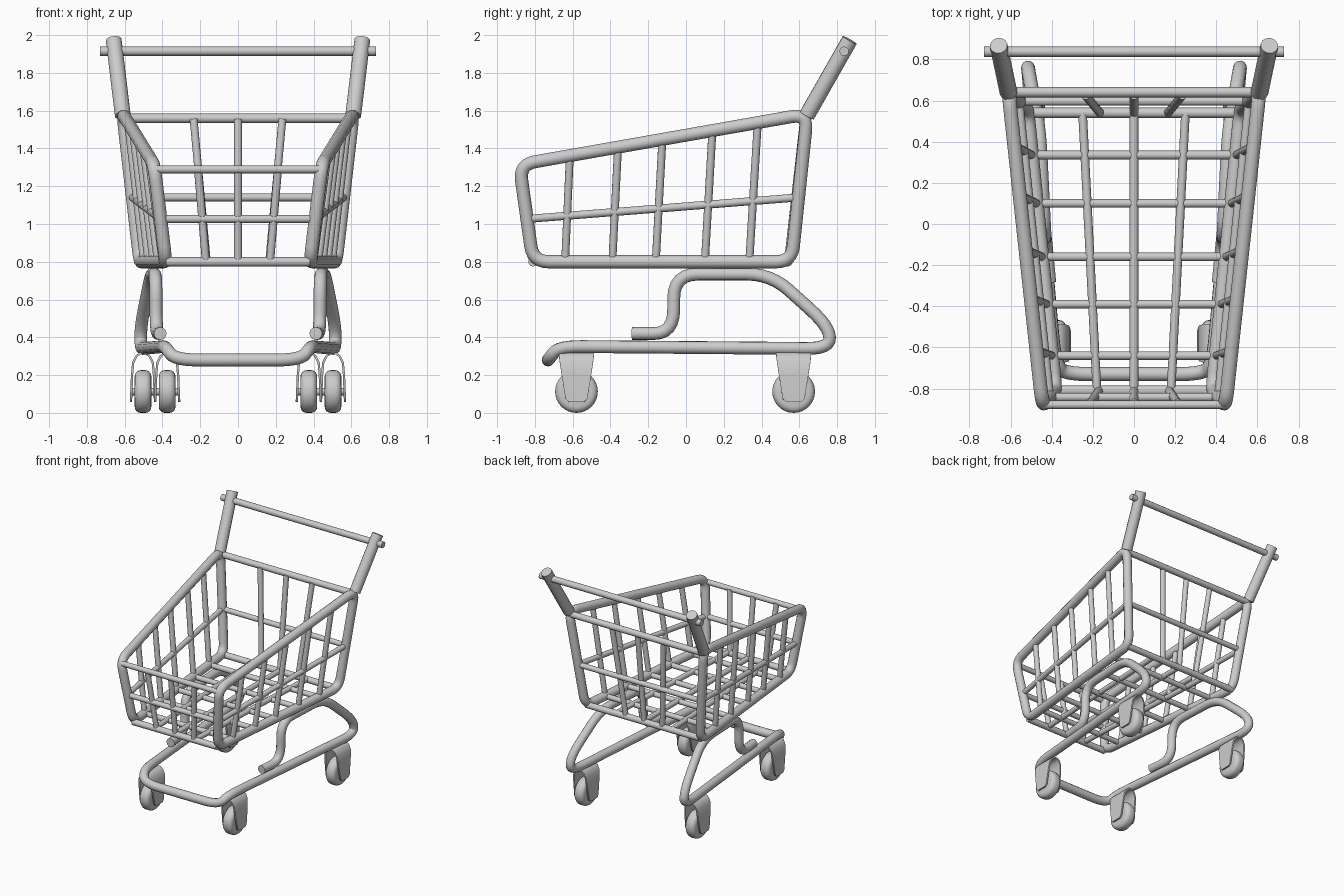
import bpy, bmesh, math
from mathutils import Vector

cube = bpy.data.objects.get("Cube")
if cube:
    bpy.data.objects.remove(cube, do_unlink=True)

GREY = (0.6, 0.6, 0.6, 1)
metal = bpy.data.materials.new("light_grey_metal")
metal.use_nodes = True
metal.diffuse_color = GREY
metal.node_tree.nodes["Principled BSDF"].inputs["Base Color"].default_value = GREY


def finish(obj):
    obj.data.materials.clear()
    obj.data.materials.append(metal)
    bpy.ops.object.select_all(action='DESELECT')
    obj.select_set(True)
    bpy.context.view_layer.objects.active = obj
    bpy.ops.object.shade_smooth_by_angle(angle=math.radians(40))
    return obj


def rounded(points, fillet, cyclic):
    """Replace the corners of a path by short arcs."""
    pts = [Vector(p) for p in points]
    out, n = [], len(pts)
    for i, p in enumerate(pts):
        if not cyclic and i in (0, n - 1):
            out.append(p)
            continue
        a, b = pts[i - 1] - p, pts[(i + 1) % n] - p
        p0 = p + a.normalized() * min(fillet, a.length * 0.48)
        p1 = p + b.normalized() * min(fillet, b.length * 0.48)
        for k in range(7):
            t = k / 6
            out.append(p0 * (1 - t) ** 2 + p * 2 * t * (1 - t) + p1 * t * t)
    return out


def tube(name, points, radius, fillet=0.09, cyclic=False):
    """Round tube along a path with filleted corners."""
    path = rounded(points, fillet, cyclic)
    curve = bpy.data.curves.new(name, 'CURVE')
    curve.dimensions = '3D'
    curve.bevel_depth = radius
    curve.bevel_resolution = 4
    curve.use_fill_caps = True
    spline = curve.splines.new('POLY')
    spline.points.add(len(path) - 1)
    for sp, p in zip(spline.points, path):
        sp.co = (*p, 1)
    spline.use_cyclic_u = cyclic
    obj = bpy.data.objects.new(name, curve)
    bpy.context.collection.objects.link(obj)
    bpy.ops.object.select_all(action='DESELECT')
    obj.select_set(True)
    bpy.context.view_layer.objects.active = obj
    bpy.ops.object.convert(target='MESH')
    return finish(bpy.context.view_layer.objects.active)


def mix(a, b, t):
    return Vector(a).lerp(Vector(b), t)


# Corners of the left basket side
FT, BT = Vector((0.445, -0.882, 1.315)), Vector((0.61, 0.643, 1.583))
FB, BB = Vector((0.382, -0.81, 0.80)), Vector((0.52, 0.56, 0.80))
ROD = 0.021


def flip(points, s):
    return [(p[0] * s, p[1], p[2]) for p in points]


def across(name, p, radius=ROD):
    """Bar running from the right side to the left side through p."""
    tube(name, [(-p[0], p[1], p[2]), tuple(p)], radius)


def at_y(a, b, y):
    return mix(a, b, (y - a.y) / (b.y - a.y))


mid_front, mid_back = mix(FB, FT, 0.44), mix(BB, BT, 0.435)
bar_feet = (-0.64, -0.39, -0.16, 0.10, 0.335)

for s, side in ((1, "left"), (-1, "right")):
    # Basket side frame, handle post and rods
    tube(side + "_basket_frame", flip([FT, BT, BB, FB], s), 0.035, 0.085, True)
    tube(side + "_handle_post", flip([(0.61, 0.64, 1.575), (0.658, 0.867, 1.974)], s), 0.043)
    tube(side + "_middle_rail", flip([mid_front, mid_back], s), ROD)
    for i, y in enumerate(bar_feet):
        foot = at_y(FB, BB, y)
        top = at_y(FT, BT, y + 0.025 + 0.005 * i)
        tube(f"{side}_side_bar_{i + 1}", flip([foot, top], s), ROD)
    # Chassis rail bending up into the basket support
    tube(side + "_chassis", flip([
        (0, -0.73, 0.28), (0.335, -0.73, 0.28), (0.385, -0.675, 0.352),
        (0.515, 0.765, 0.34), (0.515, 0.755, 0.46), (0.46, 0.45, 0.735),
        (0.435, -0.065, 0.735), (0.433, -0.065, 0.42), (0.412, -0.285, 0.42)],
        s), 0.034, 0.13)

# Basket cross bars
across("back_top_bar", mix(BB, BT, 0.97), 0.025)
across("back_middle_bar", mid_back)
across("back_bottom_bar", BB + Vector((0, -0.02, 0)), 0.025)
across("front_top_bar", mix(FB, FT, 0.95))
across("front_middle_bar", mid_front)
across("front_bottom_bar", FB, 0.025)
for i, y in enumerate(bar_feet):
    across(f"floor_cross_bar_{i + 1}", at_y(FB, BB, y))

# Three bars on the back, front and floor panels
for k, label in ((-1, "right"), (0, "middle"), (1, "left")):
    tube(label + "_back_bar", [(0.235 * k, 0.625, 1.555), (0.165 * k, 0.54, 0.80)], ROD)
    tube(label + "_front_bar", [(0.212 * k, -0.87, 1.29), (0.17 * k, -0.81, 0.80)], ROD)
    tube(label + "_floor_bar", [(0.25 * k, 0.54, 0.805), (0.18 * k, -0.81, 0.805)], ROD)

# Push handle
across("push_handle", (0.73, 0.837, 1.915), 0.025)


def apply_modifiers(obj):
    bpy.context.view_layer.objects.active = obj
    for m in list(obj.modifiers):
        bpy.ops.object.modifier_apply(modifier=m.name)


def caster(name, x, y):
    # Wheel with rounded tread
    r = 0.113
    bpy.ops.mesh.primitive_cylinder_add(vertices=32, radius=r, depth=0.088,
                                        location=(x, y, r), rotation=(0, math.pi / 2, 0))
    wheel = bpy.context.object
    wheel.name = name + "_wheel"
    bev = wheel.modifiers.new("tread", 'BEVEL')
    bev.width, bev.segments, bev.limit_method = 0.032, 4, 'ANGLE'
    apply_modifiers(wheel)
    finish(wheel)
    tube(name + "_axle", [(x - 0.062, y, r), (x + 0.062, y, r)], 0.02)
    # Fork: a tapered strap folded over the wheel (offset, height, half depth)
    half = [(0.064, 0.058, 0.04), (0.063, 0.075, 0.058), (0.058, 0.20, 0.078),
            (0.052, 0.265, 0.088), (0.035, 0.30, 0.092), (0.015, 0.315, 0.093)]
    strap = [(-a, z, w) for a, z, w in half] + half[::-1]
    bm = bmesh.new()
    rows = [[bm.verts.new((x + a, y + w * d, z)) for d in (-1, 1)] for a, z, w in strap]
    for p, q in zip(rows, rows[1:]):
        bm.faces.new((p[0], p[1], q[1], q[0]))
    bmesh.ops.recalc_face_normals(bm, faces=bm.faces)
    mesh = bpy.data.meshes.new(name + "_fork")
    bm.to_mesh(mesh)
    bm.free()
    fork = bpy.data.objects.new(name + "_fork", mesh)
    bpy.context.collection.objects.link(fork)
    sol = fork.modifiers.new("thickness", 'SOLIDIFY')
    sol.thickness, sol.offset = 0.012, 0
    apply_modifiers(fork)
    finish(fork)


for s, side in ((1, "left"), (-1, "right")):
    caster("front_" + side, 0.375 * s, -0.58)
    caster("back_" + side, 0.503 * s, 0.57)
